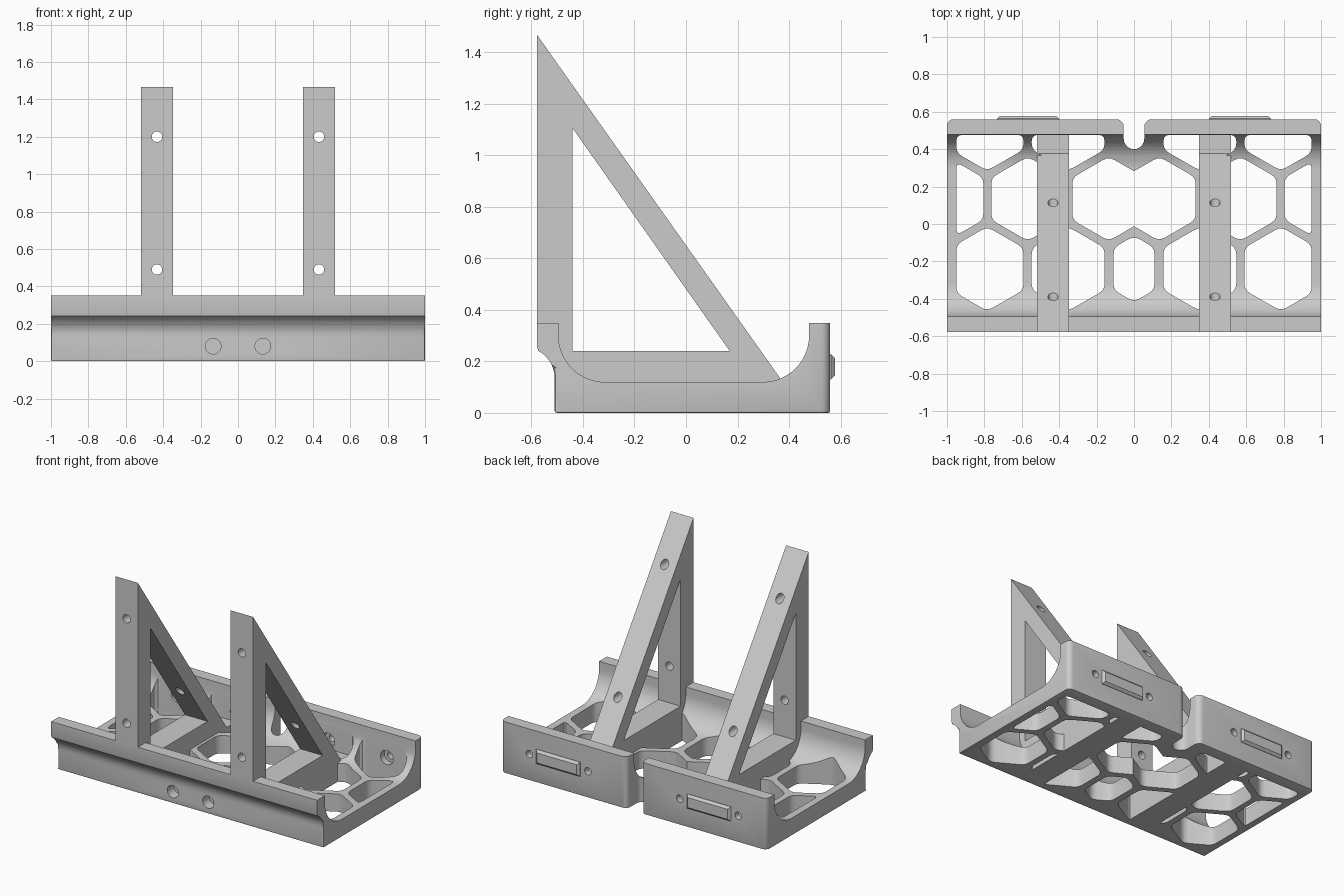
import bpy, bmesh
from math import sin, cos, pi, radians
from mathutils import Vector

cube = bpy.data.objects.get("Cube")
if cube:
    bpy.data.objects.remove(cube, do_unlink=True)

grey = bpy.data.materials.new("plain grey")
grey.use_nodes = True
GREY = (0.6, 0.6, 0.6, 1)
grey.diffuse_color = GREY
grey.node_tree.nodes["Principled BSDF"].inputs["Base Color"].default_value = GREY


def place(axis, d, p):
    """Turn a flat point and a depth into a position."""
    u, v = p
    return {"x": (d, u, v), "y": (u, d, v), "z": (u, v, d)}[axis]


def prism(name, pts, axis, a, b):
    """Extrude a flat outline along an axis from a to b."""
    bm = bmesh.new()
    face = bm.faces.new([bm.verts.new(place(axis, a, p)) for p in pts])
    out = bmesh.ops.extrude_face_region(bm, geom=[face])
    moved = [g for g in out["geom"] if isinstance(g, bmesh.types.BMVert)]
    bmesh.ops.translate(bm, verts=moved, vec=place(axis, b - a, (0, 0)))
    bmesh.ops.recalc_face_normals(bm, faces=bm.faces)
    me = bpy.data.meshes.new(name)
    bm.to_mesh(me)
    bm.free()
    me.materials.append(grey)
    ob = bpy.data.objects.new(name, me)
    bpy.context.collection.objects.link(ob)
    return ob


def bevel_edges(ob, rule, width, segments=4):
    """Bevel the edges whose two ends fit a rule."""
    bm = bmesh.new()
    bm.from_mesh(ob.data)
    edges = [e for e in bm.edges if rule(e.verts[0].co, e.verts[1].co)]
    bmesh.ops.bevel(bm, geom=edges, offset=width, segments=segments,
                    profile=0.5, affect="EDGES")
    bm.to_mesh(ob.data)
    bm.free()


def arc(cu, cv, r, start, end, n=10):
    angles = [radians(start + (end - start) * i / n) for i in range(n + 1)]
    return [(cu + r * cos(t), cv + r * sin(t)) for t in angles]


def cut(ob, cutter):
    mod = ob.modifiers.new("cut", "BOOLEAN")
    mod.operation, mod.solver, mod.object = "DIFFERENCE", "EXACT", cutter
    bpy.context.view_layer.objects.active = ob
    bpy.ops.object.modifier_apply(modifier=mod.name)
    bpy.data.objects.remove(cutter, do_unlink=True)


def drill(ob, x, z, r, a, b):
    cut(ob, prism("drill", arc(x, z, r, 0, 345, 23), "y", a, b))


def clip(pts, axis, limit, sign):
    """Keep the part of an outline on one side of a limit."""
    res = []
    for i, p in enumerate(pts):
        q = pts[i - 1]
        dp, dq = sign * (limit - p[axis]), sign * (limit - q[axis])
        if dp * dq < 0:
            res.append(tuple(Vector(q).lerp(Vector(p), dq / (dq - dp))))
        if dp >= 0:
            res.append(p)
    return res


def rounded(pts, r=0.035):
    """Round every corner of an outline."""
    res = []
    for i, p in enumerate(pts):
        c, q, s = Vector(p), Vector(pts[i - 1]), Vector(pts[(i + 1) % len(pts)])
        a = c + (q - c).normalized() * min(r, (q - c).length * 0.45)
        b = c + (s - c).normalized() * min(r, (s - c).length * 0.45)
        for t in (0, 0.33, 0.67, 1):
            res.append(tuple(a * (1 - t) ** 2 + c * 2 * t * (1 - t) + b * t * t))
    return res


# Tray: one profile along the whole width
profile = [(-0.51, 0), (0.56, 0), (0.56, 0.35), (0.478, 0.35)]
profile += arc(0.298, 0.30, 0.18, 0, -90, 14)
profile += arc(-0.315, 0.30, 0.18, -90, -180, 14)
profile += [(-0.495, 0.35), (-0.578, 0.35), (-0.578, 0.255)]
profile += arc(-0.63, 0.135, 0.12, 62, 0, 7)
tray = prism("tray", profile, "x", -1, 1)
bevel_edges(tray, lambda a, b: a.y > 0.55 and b.y > 0.55 and abs(a.x - b.x) < 0.01,
            0.035)
bevel_edges(tray, lambda a, b: a.z < 0.001 and b.z < 0.001, 0.008, 2)
bevel_edges(tray, lambda a, b: abs(a.x - b.x) < 0.01 and a.y < -0.509 and b.y < -0.509
            and abs(a.x) > 0.98 and max(a.z, b.z) < 0.2, 0.012, 2)

# Honeycomb openings, mirrored about the middle
W, R, PITCH = 0.195, 0.225, 0.433


def hexagon(cx, cy, w=W, peak=R, side=R / 2):
    pts = [(cx + w, cy + side), (cx, cy + peak), (cx - w, cy + side),
           (cx - w, cy - side), (cx, cy - peak), (cx + w, cy - side)]
    for axis, limit, sign in ((0, 0.95, 1), (0, -0.95, -1), (1, 0.477, 1), (1, -0.49, -1)):
        pts = clip(pts, axis, limit, sign)
    cut(tray, prism("opening", rounded(pts), "z", -0.1, 0.6))


for s in (-1, 1):
    for row, columns in ((-0.24, (0.785, 0.352)), (0.135, (1.0, 0.568, 0.135)),
                         (0.51, (0.785, 0.352))):
        for cx in columns:
            hexagon(s * cx, row)
hexagon(0, -0.24, 0.11, 0.176)

# Cable notch with flared mouth in the back wall
notch = arc(0, 0.455, 0.055, 180, 360, 12)
notch += arc(0.095, 0.52, 0.04, 180, 90, 5) + [(0.095, 0.7), (-0.095, 0.7)]
notch += arc(-0.095, 0.52, 0.04, 90, 0, 5)
cut(tray, prism("notch", notch, "z", -0.1, 0.6))

# Blind holes in the front, countersunk screw holes in the back
for s in (-1, 1):
    drill(tray, s * 0.133, 0.08, 0.042, -0.7, -0.44)
    for x in (0.345, 0.785):
        drill(tray, s * x, 0.18, 0.025, 0.3, 0.7)
        drill(tray, s * x, 0.18, 0.048, 0.25, 0.52)

# Triangular brackets with solid feet through the floor
side = [(-0.578, 1.467), (-0.578, 0.34), (-0.50, 0.34), (-0.50, 0), (0.48, 0),
        (0.48, 0.12), (0.376, 0.12)]
window = [(-0.44, 1.105), (-0.44, 0.24), (0.17, 0.24)]
for s, label in ((-1, "right"), (1, "left")):
    x = s * 0.433
    bracket = prism(label + "_bracket", side, "x", x - 0.085, x + 0.085)
    cut(bracket, prism("window", window, "x", x - 0.2, x + 0.2))
    for z in (0.49, 1.2):
        drill(bracket, x, z, 0.028, -0.8, 0.6)

    # Raised plate on the back wall
    px = s * 0.567
    outline = [(px - 0.165, 0.13), (px + 0.165, 0.13), (px + 0.165, 0.228),
               (px - 0.165, 0.228)]
    plate = prism(label + "_back_plate", outline, "y", 0.55, 0.578)
    bevel_edges(plate, lambda a, b: a.y > 0.57 and b.y > 0.57, 0.015, 1)

# Smooth the rounded surfaces and keep the corners crisp
bpy.ops.object.select_all(action="DESELECT")
tray.select_set(True)
bpy.context.view_layer.objects.active = tray
bpy.ops.object.shade_smooth_by_angle(angle=radians(30))
